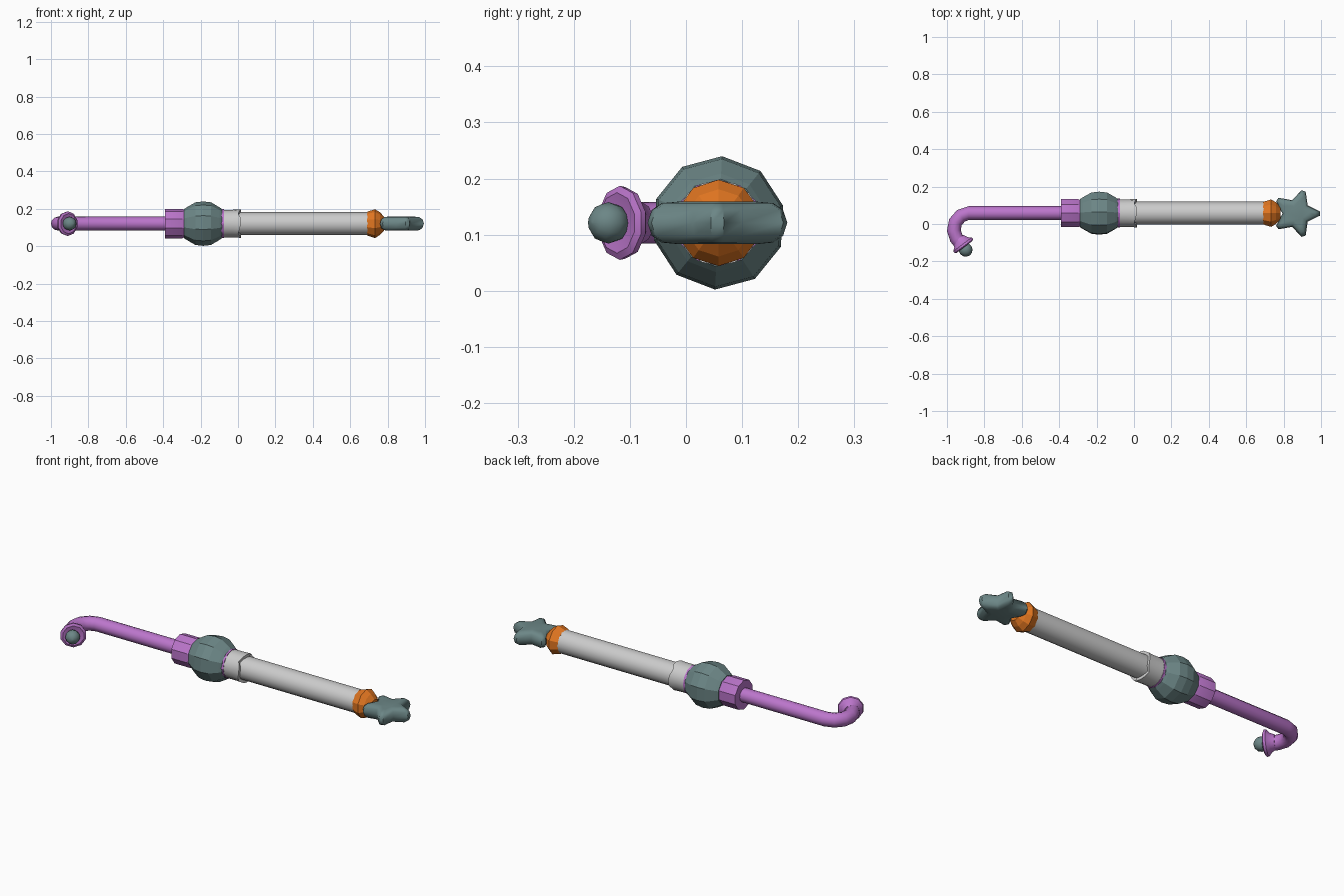
import bpy, bmesh, math
from mathutils import Vector

if "Cube" in bpy.data.objects:
    bpy.data.objects.remove(bpy.data.objects["Cube"])

AXIS_Y, AXIS_Z = 0.058, 0.121


def material(name, rgb):
    m = bpy.data.materials.new(name)
    m.diffuse_color = (*rgb, 1)
    m.use_nodes = True
    m.node_tree.nodes["Principled BSDF"].inputs["Base Color"].default_value = m.diffuse_color
    return m


PURPLE = material("purple", (0.50, 0.18, 0.60))
TEAL = material("slate_teal", (0.15, 0.24, 0.24))
ORANGE = material("orange", (0.75, 0.18, 0.015))


def finish(name, bm, mat=None, angle=None):
    bmesh.ops.recalc_face_normals(bm, faces=bm.faces)
    mesh = bpy.data.meshes.new(name)
    bm.to_mesh(mesh)
    bm.free()
    ob = bpy.data.objects.new(name, mesh)
    bpy.context.collection.objects.link(ob)
    if mat:
        mesh.materials.append(mat)
    if angle:
        bpy.ops.object.select_all(action='DESELECT')
        ob.select_set(True)
        bpy.context.view_layer.objects.active = ob
        bpy.ops.object.shade_smooth_by_angle(angle=math.radians(angle))
    return ob


def loft(bm, rings):
    for a, b in zip(rings, rings[1:]):
        n = len(a)
        for i in range(n):
            j = (i + 1) % n
            bm.faces.new((a[i], a[j], b[j], b[i]))
    bm.faces.new(rings[0])
    bm.faces.new(rings[-1])


def turned(name, profile, sides, mat=None, angle=None, origin=(0, AXIS_Y, AXIS_Z),
           axis=(1, 0, 0), phase=0.0, wave=None):
    """Revolve (distance, radius) pairs about an axis; wave staggers chosen rings."""
    bm = bmesh.new()
    d = Vector(axis).normalized()
    up = Vector((0, 0, 1))
    side = up.cross(d)
    rings = []
    for k, (t, r) in enumerate(profile):
        ring = []
        for i in range(sides):
            a = 2 * math.pi * i / sides + phase
            off = wave[i % len(wave)] if wave and k >= len(profile) - 2 else 0
            p = Vector(origin) + d * (t + off) + up * r * math.cos(a) + side * r * math.sin(a)
            ring.append(bm.verts.new(p))
        rings.append(ring)
    loft(bm, rings)
    return finish(name, bm, mat, angle)


# Bent handle rod swept along its hook
rod_path = [(-0.33, 0.058), (-0.885, 0.058), (-0.925, 0.044), (-0.955, 0.010),
            (-0.963, -0.035), (-0.950, -0.075), (-0.920, -0.112)]
bm = bmesh.new()
pts = [Vector((x, y, AXIS_Z)) for x, y in rod_path]
rings = []
for i, p in enumerate(pts):
    tan = (pts[min(i + 1, len(pts) - 1)] - pts[max(i - 1, 0)]).normalized()
    nrm = Vector((0, 0, 1)).cross(tan)
    rings.append([bm.verts.new(p + 0.037 * (math.cos(a) * nrm + math.sin(a) * Vector((0, 0, 1))))
                  for a in (2 * math.pi * k / 12 for k in range(12))])
loft(bm, rings)
finish("hook_rod", bm, PURPLE, 40)

# Flared hook end and its little knob
tip, tip_dir = (-0.912, -0.115, AXIS_Z), (0.6, -0.8, 0)
turned("hook_flare", [(-0.045, 0.036), (-0.022, 0.047), (-0.008, 0.064), (0.004, 0.066),
                      (0.010, 0.054), (0.005, 0.030)], 10, PURPLE, 40, tip, tip_dir)
knob = [(0.02 - 0.037 * math.cos(math.pi * k / 6), max(0.002, 0.037 * math.sin(math.pi * k / 6)))
        for k in range(7)]
turned("hook_knob", knob, 12, TEAL, 40, (-0.912, -0.122, AXIS_Z), tip_dir)

# Collars either side of the ball
turned("rear_collar", [(-0.39, 0.079), (-0.297, 0.079), (-0.280, 0.070)], 10, PURPLE, 30)
turned("front_collar", [(-0.11, 0.077), (-0.076, 0.077)], 12, PURPLE, 30)

# Faceted ball
turned("grip_ball", [(-0.288, 0.078), (-0.273, 0.088), (-0.228, 0.114), (-0.186, 0.119),
                     (-0.144, 0.114), (-0.100, 0.088), (-0.086, 0.078)], 10, TEAL,
       phase=math.radians(3))

# Cuff with a wavy front edge
turned("wavy_cuff", [(-0.08, 0.074), (-0.03, 0.074), (0.005, 0.076), (0.005, 0.058)], 16,
       None, 35, wave=(0.010, 0.010, -0.004, 0.004))

# Long grey shaft
turned("shaft", [(-0.05, 0.061), (0.697, 0.061)], 16, None, 40)

# Orange faceted tip cap
turned("tip_cap", [(0.690, 0.062), (0.698, 0.066), (0.733, 0.077), (0.760, 0.060),
                   (0.782, 0.035)], 10, ORANGE)

# Puffy star
bm = bmesh.new()
outline = []
for i in range(5):
    a = 2 * math.pi * i / 5
    for da, r in ((-0.09, 0.124), (0.09, 0.124), (math.pi / 5, 0.073)):
        outline.append((r * math.cos(a + da), r * math.sin(a + da)))
rings = []
for s, z in ((0.55, -0.038), (0.80, -0.035), (0.94, -0.023), (1.0, 0),
             (0.94, 0.023), (0.80, 0.035), (0.55, 0.038)):
    rings.append([bm.verts.new((0.868 + x * s * 1.02, 0.056 + y * s * 1.03, AXIS_Z + z))
                  for x, y in outline])
loft(bm, rings)
finish("star", bm, TEAL, 60)
